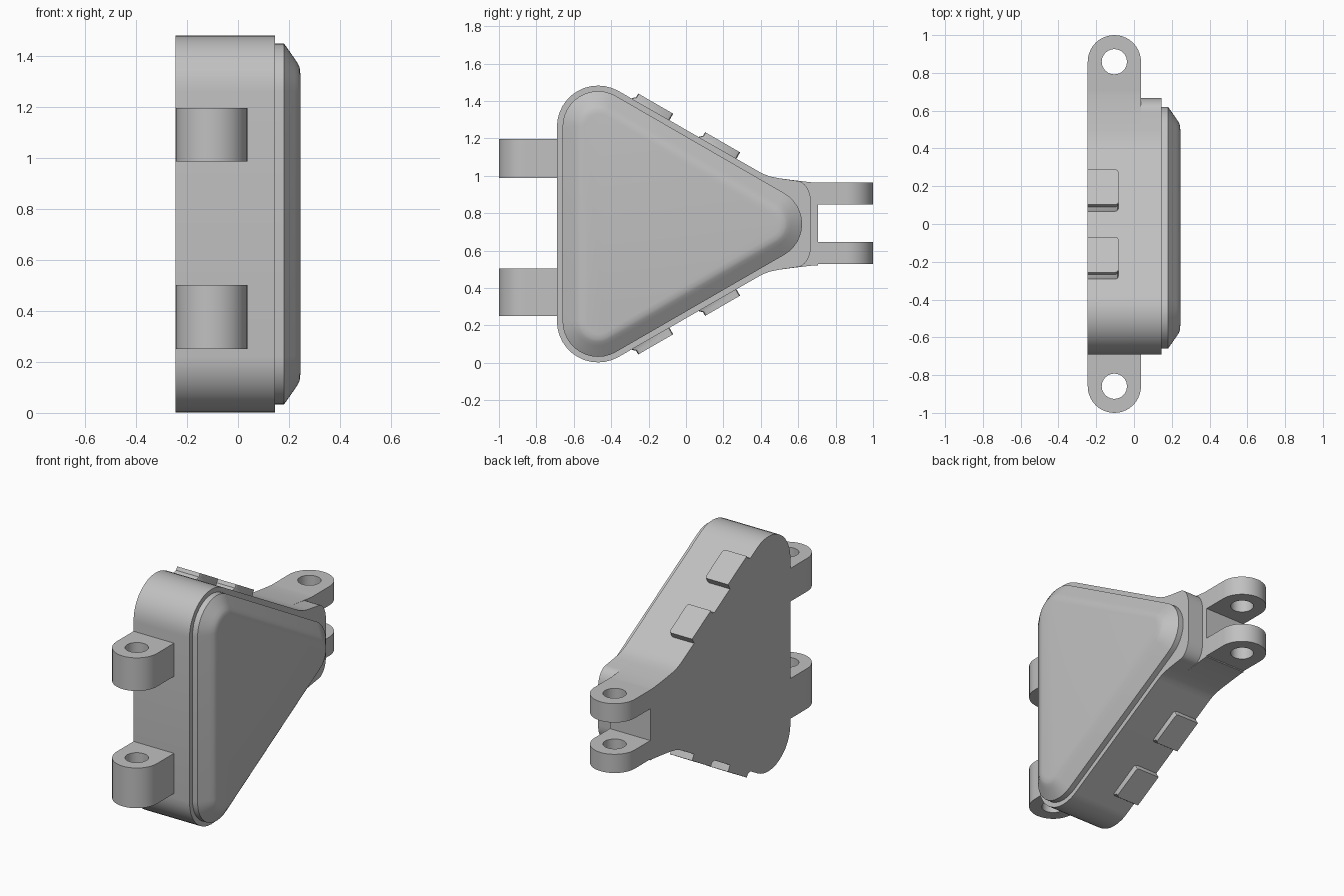
import bpy, bmesh
from math import sin, cos, radians
from mathutils import Vector

if "Cube" in bpy.data.objects:
    bpy.data.objects.remove(bpy.data.objects["Cube"], do_unlink=True)

GREY = (0.53, 0.53, 0.53, 1)
grey = bpy.data.materials.new("plain grey")
grey.use_nodes = True
grey.diffuse_color = GREY
grey.node_tree.nodes["Principled BSDF"].inputs["Base Color"].default_value = GREY

MID = 0.742                      # height of the symmetry plane
BACK, STEP, FACE = -0.245, 0.145, 0.245
LUG_X, LUG_R, LUG_Y, HOLE_R = -0.104, 0.141, 0.859, 0.067


def arc(cy, cz, ry, rz, start, end, n=12):
    """Points on an elliptical arc, angles in degrees."""
    angles = [radians(start + (end - start) * i / n) for i in range(n + 1)]
    return [(cy + ry * cos(a), cz + rz * sin(a)) for a in angles]


def loft(name, rings):
    """Skin matching rings of 3D points and cap both ends."""
    bm = bmesh.new()
    rows = [[bm.verts.new(p) for p in ring] for ring in rings]
    for low, high in zip(rows, rows[1:]):
        for i in range(len(low)):
            j = (i + 1) % len(low)
            bm.faces.new((low[i], low[j], high[j], high[i]))
    bm.faces.new(rows[0])
    bm.faces.new(rows[-1])
    bmesh.ops.recalc_face_normals(bm, faces=bm.faces)
    mesh = bpy.data.meshes.new(name)
    bm.to_mesh(mesh)
    bm.free()
    mesh.materials.append(grey)
    obj = bpy.data.objects.new(name, mesh)
    bpy.context.collection.objects.link(obj)
    return obj


def activate(obj):
    bpy.ops.object.select_all(action='DESELECT')
    obj.select_set(True)
    bpy.context.view_layer.objects.active = obj


def across(outline, x):
    return [(x, y, z) for y, z in outline]


def mirrored(half):
    """Close an upper half outline with its reflection below the middle."""
    return half + [(y, 2 * MID - z) for y, z in reversed(half)]


# Housing: rounded triangle whose sides flare into a blunt rear end
corner_y, corner_z, radius = -0.47, 1.262, 0.22
flare = [(0.39, 1.022), (0.42, 1.007), (0.45, 0.996), (0.5, 0.986)]
half = arc(corner_y, corner_z, radius, radius, 180, 60)
half += flare + arc(0.59, 0.86, 0.078, 0.113, 90, 0, 8)
outline = mirrored(half)
loft("housing", [across(outline, BACK), across(outline, STEP)])

# Bridge joining the housing to the rear fork
bridge = mirrored([(0.3, 1.0)] + flare + [(0.6, 0.973), (0.68, 0.964), (0.705, 0.964)])
loft("rear_bridge", [across(bridge, BACK), across(bridge, LUG_X + LUG_R)])


# Lid: stepped in from the housing, with a rounded slope to the face
def lid_ring(x, inset):
    r = radius - inset
    apex_y = corner_y + (corner_z - MID) * 2 * cos(radians(30))
    r_c = max(r, 0.03)
    ring = arc(corner_y, corner_z, r_c, r_c, 180, 60)
    ring += arc(apex_y, MID, r_c, r_c, 60, -60)
    ring += arc(corner_y, 2 * MID - corner_z, r_c, r_c, -60, -180)
    return across(ring, x)


loft("lid", [lid_ring(x, inset) for x, inset in (
    (STEP - 0.01, 0.03), (0.18, 0.03), (0.222, 0.09),
    (0.235, 0.109), (0.242, 0.125), (FACE, 0.15))])


# Hinge lugs: round-ended tabs with a pin hole
def lug(name, side, root, z0, z1):
    ends = arc(LUG_X, LUG_Y, LUG_R, LUG_R, 0, 180, 20)
    tab = [(LUG_X + LUG_R, root)] + ends + [(LUG_X - LUG_R, root)]
    obj = loft(name, [[(x, side * y, z) for x, y in tab] for z in (z0, z1)])
    circle = arc(LUG_X, side * LUG_Y, HOLE_R, HOLE_R, 0, 345, 23)
    pin = loft("pin_cutter", [[(x, y, z) for x, y in circle]
                              for z in (z0 - 0.05, z1 + 0.05)])
    pin.hide_render = True
    cut = obj.modifiers.new("pin_hole", 'BOOLEAN')
    cut.operation = 'DIFFERENCE'
    cut.object = pin
    activate(obj)
    bpy.ops.object.modifier_apply(modifier=cut.name)
    bpy.data.objects.remove(pin, do_unlink=True)


lug("front_lug_lower", -1, 0.67, 0.25, 0.503)
lug("front_lug_upper", -1, 0.67, 0.988, 1.197)
lug("rear_lug_lower", 1, 0.69, 0.527, 0.645)
lug("rear_lug_upper", 1, 0.69, 0.845, 0.964)

# Clip pads on the two sloping sides
along = Vector((cos(radians(30)), -sin(radians(30))))
out = Vector((sin(radians(30)), cos(radians(30))))
start = Vector((corner_y, corner_z)) + out * radius
pad_x, pad_len, rnd = -0.083, 0.216, 0.015


def clip_pad(name, t0, flip):
    rings = []
    for height, foot in ((-0.01, 0.025), (0.006, 0.014), (0.018, 0.0), (0.041, 0.0)):
        a, b = t0 - foot, t0 + pad_len
        shape = [(a, BACK), (a, pad_x - rnd), (a + rnd * 0.3, pad_x - rnd * 0.3),
                 (a + rnd, pad_x), (b - rnd, pad_x),
                 (b - rnd * 0.3, pad_x - rnd * 0.3), (b, pad_x - rnd), (b, BACK)]
        ring = []
        for t, x in shape:
            p = start + along * t + out * height
            ring.append((x, p.x, 2 * MID - p.y if flip else p.y))
        rings.append(ring)
    loft(name, rings)


for flip, level in ((False, "upper"), (True, "lower")):
    clip_pad(level + "_front_clip", 0.097, flip)
    clip_pad(level + "_rear_clip", 0.51, flip)

# Smooth the curved walls, keep the edges crisp
for obj in bpy.context.collection.objects:
    if obj.type == 'MESH' and grey.name in obj.data.materials:
        activate(obj)
        bpy.ops.object.shade_smooth_by_angle(angle=radians(30))
